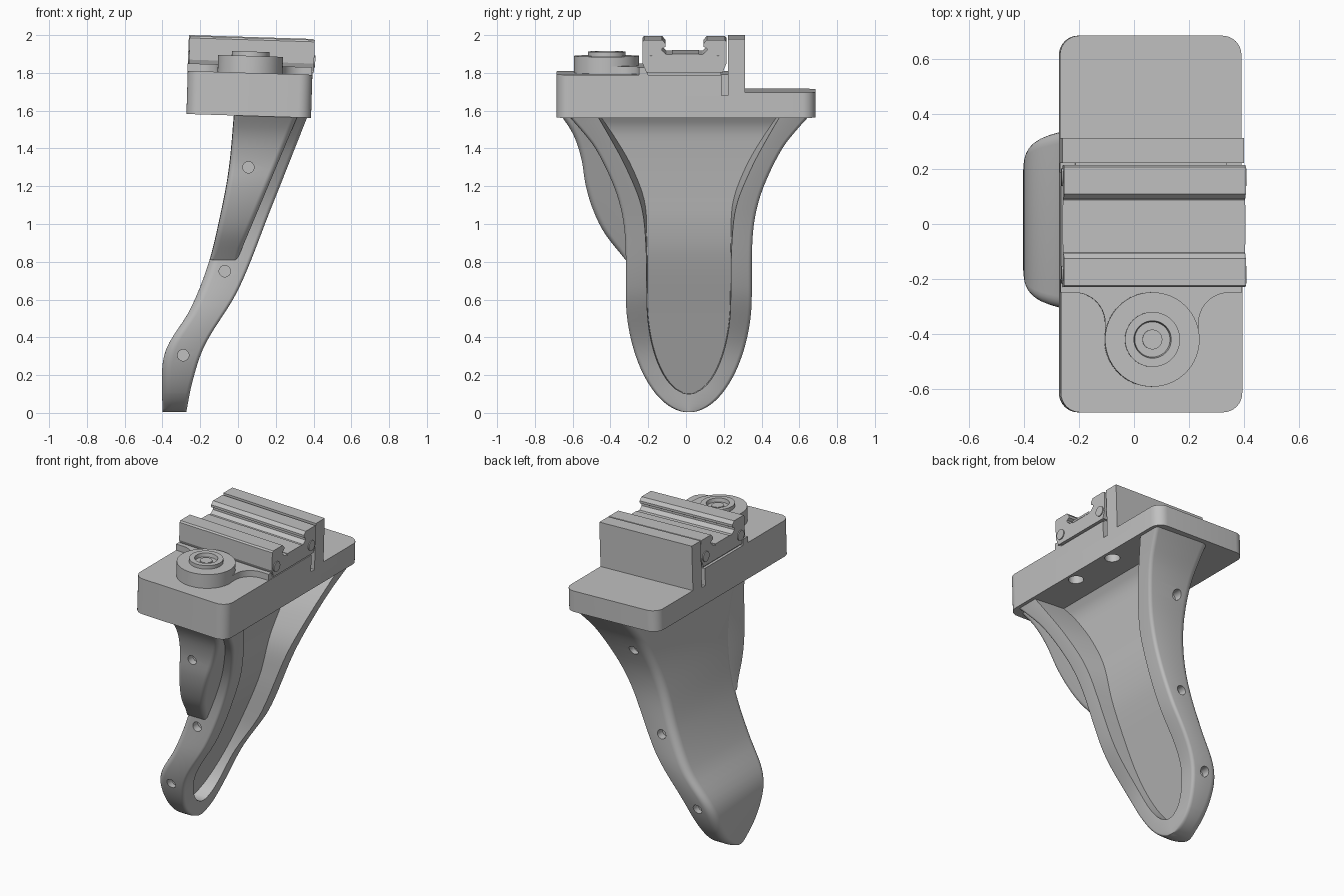
import bpy, bmesh
from math import sin, cos, pi, radians, sqrt
from mathutils import Matrix, Vector

if "Cube" in bpy.data.objects:
    bpy.data.objects.remove(bpy.data.objects["Cube"])

grey = bpy.data.materials.new("machined_grey")
grey.use_nodes = True
grey.diffuse_color = (0.53, 0.53, 0.53, 1)
grey.node_tree.nodes["Principled BSDF"].inputs["Base Color"].default_value = grey.diffuse_color

# The whole mount leans slightly about the y axis
pivot = Vector((0.06, 0, 1.58))
TILT = Matrix.Translation(pivot) @ Matrix.Rotation(radians(1.8), 4, 'Y') @ Matrix.Translation(-pivot)


def finish(name, bm, tilt=False, angle=35):
    bmesh.ops.remove_doubles(bm, verts=bm.verts, dist=0.0002)
    bmesh.ops.recalc_face_normals(bm, faces=bm.faces)
    if tilt:
        bm.transform(TILT)
    mesh = bpy.data.meshes.new(name)
    bm.to_mesh(mesh)
    bm.free()
    obj = bpy.data.objects.new(name, mesh)
    bpy.context.collection.objects.link(obj)
    mesh.materials.append(grey)
    shade(obj, angle)
    return obj


def shade(obj, angle=35):
    bpy.ops.object.select_all(action='DESELECT')
    obj.select_set(True)
    bpy.context.view_layer.objects.active = obj
    bpy.ops.object.shade_smooth_by_angle(angle=radians(angle))


def loft(rings):
    """Skin a stack of equally long rings and cap both ends."""
    bm = bmesh.new()
    rows = [[bm.verts.new(p) for p in ring] for ring in rings]
    n = len(rows[0])
    for a, b in zip(rows, rows[1:]):
        for i in range(n):
            j = (i + 1) % n
            bm.faces.new((a[i], a[j], b[j], b[i]))
    bm.faces.new(rows[0][::-1])
    bm.faces.new(rows[-1])
    return bm


def extrude_x(profile, x0, x1):
    return loft([[(x, y, z) for y, z in profile] for x in (x0, x1)])


def curve(table):
    """Smooth interpolation through (z, value) pairs."""
    def f(z):
        z = min(max(z, table[0][0]), table[-1][0])
        i = max(k for k in range(len(table) - 1) if table[k][0] <= z)

        def slope(k):
            a, b = table[max(k - 1, 0)], table[min(k + 1, len(table) - 1)]
            return (b[1] - a[1]) / (b[0] - a[0])
        (za, va), (zb, vb) = table[i], table[i + 1]
        d = zb - za
        t = (z - za) / d
        return ((1 + 2 * t) * (1 - t) ** 2 * va + t * t * (3 - 2 * t) * vb
                + d * (t * (1 - t) ** 2 * slope(i) + t * t * (t - 1) * slope(i + 1)))
    return f


def arc(cx, cy, r, start, end, steps=6):
    angles = [radians(start + (end - start) * k / steps) for k in range(steps + 1)]
    return [(cx + r * cos(a), cy + r * sin(a)) for a in angles]


# Shape curves of the support leg, by height
outer_x = curve([(0, -.4), (.25, -.4), (.36, -.37), (.545, -.255), (.78, -.16),
                 (1.02, -.1), (1.285, -.05), (1.6, -.02)])
rim_x = curve([(0, -.275), (.17, -.24), (.36, -.175), (.65, 0), (1.07, .17), (1.6, .38)])
floor_x = curve([(.1, -.345), (.5, -.172), (.83, -.03), (1, .02), (1.2, .057),
                 (1.4, .095), (1.52, .125), (1.6, .18)])
draft_width = curve([(0, .006), (.9, .006), (1.2, .03), (1.4, .03), (1.6, .012)])
upper_half = curve([(.6, .333), (.9, .336), (1.05, .353), (1.2, .397), (1.4, .495), (1.52, .59), (1.6, .665)])
upper_inner = curve([(.6, .222), (.9, .228), (1.1, .253), (1.3, .333), (1.45, .413), (1.6, .5)])
fin_y = curve([(.81, -.32), (.95, -.43), (1.07, -.49), (1.2, -.53), (1.35, -.555), (1.48, -.6), (1.6, -.68)])
MID = .015
LEG_TOP = 1.575


def half_width(z):
    if z > .6:
        return upper_half(z)
    return .333 * max(1 - ((.6 - z) / .597) ** 1.8, 0) ** .5


def inner_half(z):
    if z > .6:
        return upper_inner(z)
    return .222 * sqrt(max(1 - ((.6 - z) / .5) ** 2, 0)) if z > .1 else 0


# Support leg: a channel section with its pocket facing +x
def leg_ring(z):
    xo, xr, h, w = outer_x(z), rim_x(z), half_width(z), inner_half(z)
    big, small = min(.05, h / 2), min(.02, h / 3)
    xf = min(floor_x(z), xr) if w else xr
    draft = min(draft_width(z), w / 5)
    ring = arc(xr - small, MID - h + small, small, 0, -90, 4)
    ring += arc(xo + big, MID - h + big, big, -90, -180)
    ring += arc(xo + big, MID + h - big, big, 180, 90)
    ring += arc(xr - small, MID + h - small, small, 90, 0, 4)
    ring += [(xr, MID + w), (xf, MID + w - draft), (xf, MID - w + draft), (xr, MID - w)]
    return [(x, y, z) for x, y in ring]


levels = [.004 + .596 * (1 - cos(pi / 2 * k / 24)) for k in range(24)]
levels += [.1, .102, .106]
levels += [.6 + (LEG_TOP - .6) * k / 28 for k in range(29)]
leg = finish("support_leg", loft([leg_ring(z) for z in sorted(levels)]))


# Front fin beside the leg
def fin_ring(z):
    xo = outer_x(z) + .002
    xr = (z - .82) * .42
    y0, y1 = fin_y(z), MID - half_width(z) + .05
    r = min(.03, (y1 - y0) / 3)
    ring = [(xr, y1)] + arc(xr - r, y0 + r, r, 0, -90)
    ring += arc(xo + r, y0 + r, r, -90, -180) + [(xo, y1)]
    return [(x, y, z) for x, y in ring]


fin = finish("front_fin", loft([fin_ring(.81 + (LEG_TOP - .81) * k / 24) for k in range(25)]))


# Rounded base plate with a slot and an upright stop wall
BOTTOM = 1.572
plate_profile = [(-.685, BOTTOM), (.685, BOTTOM), (.685, 1.706), (.313, 1.706), (.313, 1.99),
                 (.222, 1.99), (.222, 1.69), (.187, 1.69), (.187, 1.8), (-.685, 1.8)]
bm = extrude_x(plate_profile, -.273, .387)
corners = [e for e in bm.edges if all(abs(v.co.y) > .68 for v in e.verts)
           and abs(e.verts[0].co.z - e.verts[1].co.z) > .05]
bmesh.ops.bevel(bm, geom=corners, offset=.07, segments=8, profile=.5, affect='EDGES')
plate = finish("base_plate", bm, tilt=True)

# Filler strip that leaves the slot open only at its ends
finish("slot_filler", extrude_x([(.186, 1.68), (.223, 1.68), (.223, 1.8), (.186, 1.8)], -.22, .33), tilt=True)


# Blind drilled holes in the leg sides and the plate underside
def drill(targets, centre, axis, r, depth):
    bm = bmesh.new()
    bmesh.ops.create_cone(bm, cap_ends=True, segments=24, radius1=r, radius2=r, depth=2 * depth)
    bm.transform(Matrix.Translation(centre) @ Vector((0, 0, 1)).rotation_difference(Vector(axis)).to_matrix().to_4x4())
    cutter = finish("drill_cutter", bm)
    cutter.hide_render = True
    for obj in targets:
        mod = obj.modifiers.new("drill", 'BOOLEAN')
        mod.operation, mod.solver, mod.object = 'DIFFERENCE', 'EXACT', cutter
        bpy.context.view_layer.objects.active = obj
        bpy.ops.object.modifier_apply(modifier=mod.name)
    bpy.data.objects.remove(cutter)


for x, z in [(.055, 1.3), (-.07, .75), (-.29, .305)]:
    drill([leg], (x, MID + half_width(z), z), (0, 1, 0), .03, .05)
    if z > 1:
        drill([fin], (x, fin_y(z), z), (0, 1, 0), .03, .05)
    else:
        drill([leg], (x, MID - half_width(z), z), (0, 1, 0), .03, .05)
for y in (-.14, .19):
    drill([plate], (.325, y, BOTTOM - .01), (0, 0, 1), .045, .07)
for obj in (leg, fin, plate):
    shade(obj)


# Raised pad flaring into the round boss
pad = [(-.275, -.2), (-.275, -.25)] + arc(-.223, -.36, .11, 90, 0, 10) + [(-.113, -.42), (.227, -.42)]
pad += arc(.337, -.36, .11, 180, 90, 10) + [(.385, -.25), (.385, -.2)]
finish("flared_pad", loft([[(x, y, z) for x, y in pad] for z in (1.79, 1.84)]), tilt=True)


# Stepped round boss with a bore and centre button
boss = [(.172, 1.79), (.172, 1.89), (.1, 1.89), (.1, 1.913), (.068, 1.913),
        (.064, 1.89), (.036, 1.89), (.036, 1.9)]
finish("round_boss", loft([[(.057 + x, y - .42, z) for x, y in arc(0, 0, r, 0, 354.375, 63)]
                           for r, z in boss]), tilt=True)


# Rail carriage: channel section with undercut lips and tapered foot
half = [(0, 1.908), (.095, 1.908), (.118, 1.928), (.118, 1.94), (.1, 1.95), (.1, 1.965),
        (.118, 1.985), (.215, 1.985), (.222, 1.975), (.222, 1.86), (.205, 1.82), (.205, 1.812)]
section = [(y - .008, z) for y, z in half] + [(-y - .008, z) for y, z in half[:0:-1]]
finish("rail_carriage", extrude_x(section, -.268, .394), tilt=True, angle=20)
finish("carriage_foot", extrude_x([(-.205, 1.79), (.185, 1.79), (.185, 1.82), (-.205, 1.82)], -.255, .374), tilt=True)

# Low rail bed between the lips
finish("rail_bed", extrude_x([(-.075, 1.9), (.07, 1.9), (.07, 1.912), (-.075, 1.912)], -.27, .396), tilt=True)

# Round screw heads on both carriage ends
for end, x in (("left", .394), ("right", -.268)):
    for side, y in (("front", -.185), ("back", .17)):
        disc = arc(0, 0, .032, 0, 345, 23)
        bm = loft([[(x + d, y + a, 1.87 + b) for a, b in disc] for d in (-.006, .006)])
        finish(f"screw_head_{side}_{end}", bm, tilt=True)
